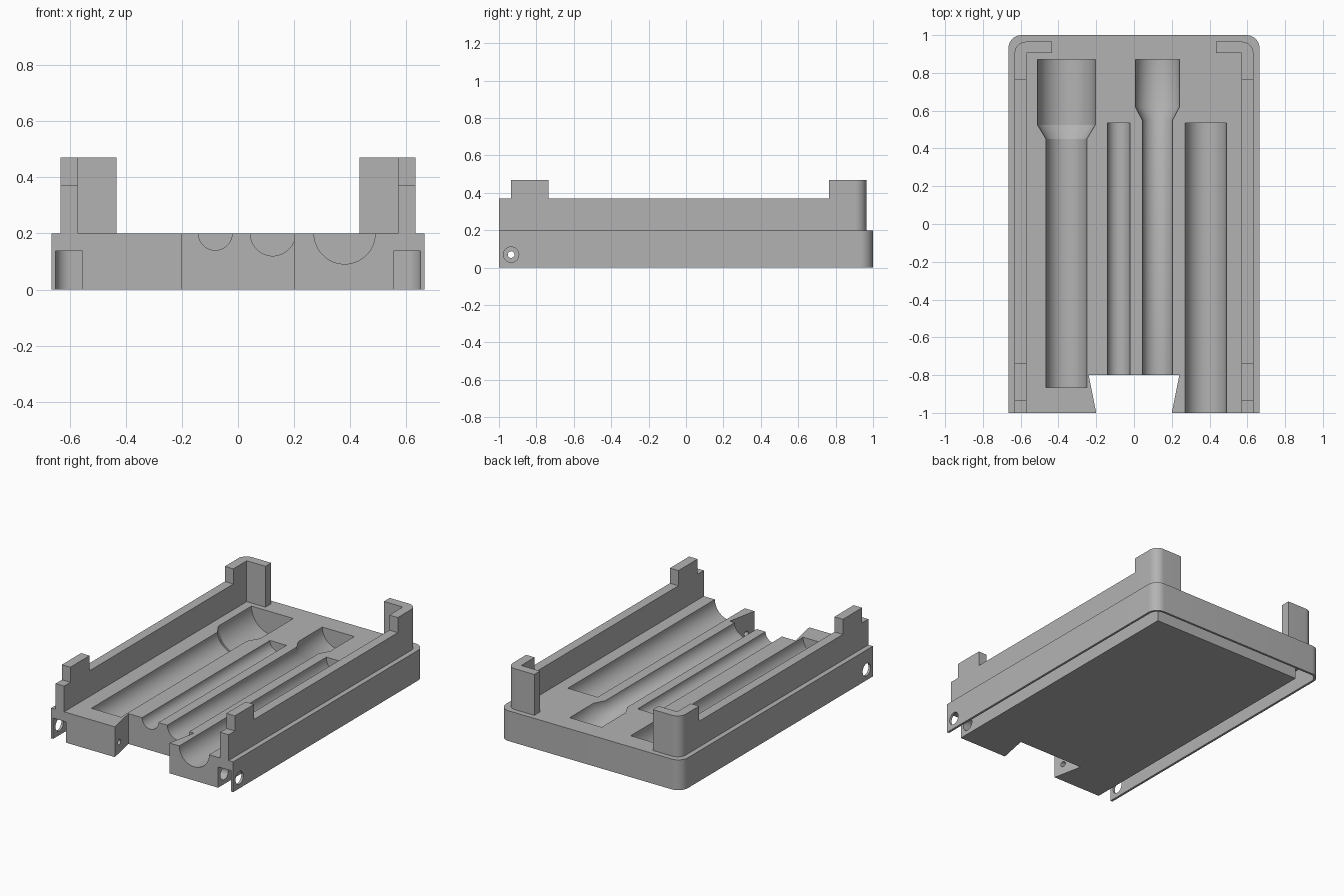
import bpy, bmesh, math
from mathutils import Matrix, Vector

cube = bpy.data.objects.get("Cube")
if cube:
    bpy.data.objects.remove(cube, do_unlink=True)

grey = bpy.data.materials.new("plain_grey")
grey.use_nodes = True
GREY = (0.45, 0.45, 0.45, 1)
grey.diffuse_color = GREY
grey.node_tree.nodes["Principled BSDF"].inputs["Base Color"].default_value = GREY


def make(name, bm):
    bmesh.ops.recalc_face_normals(bm, faces=bm.faces)
    mesh = bpy.data.meshes.new(name)
    bm.to_mesh(mesh)
    bm.free()
    mesh.materials.append(grey)
    ob = bpy.data.objects.new(name, mesh)
    bpy.context.collection.objects.link(ob)
    return ob


def prism(name, outline, low, high, axis="z"):
    """Extrude an outline: (x, y) along z, or (y, z) along x."""
    bm = bmesh.new()
    place = (lambda a, b: (a, b, low)) if axis == "z" else (lambda a, b: (low, a, b))
    face = bm.faces.new([bm.verts.new(place(a, b)) for a, b in outline])
    ext = bmesh.ops.extrude_face_region(bm, geom=[face])
    verts = [g for g in ext["geom"] if isinstance(g, bmesh.types.BMVert)]
    d = high - low
    bmesh.ops.translate(bm, verts=verts, vec=(0, 0, d) if axis == "z" else (d, 0, 0))
    return make(name, bm)


def arc(x, y, r, start, steps=12):
    """Quarter-round corner points, counterclockwise."""
    angles = [math.radians(start + 90 * i / steps) for i in range(steps + 1)]
    return [(x + r * math.cos(a), y + r * math.sin(a)) for a in angles]


def round_back(w, front, back, r):
    return ([(-w, front), (w, front)] + arc(w - r, back - r, r, 0)
            + arc(r - w, back - r, r, 90))


def turned(name, x, stations):
    """Solid of revolution along y, centred on the tray's top surface."""
    bm = bmesh.new()
    n = 64
    rings = []
    for y, r in stations:
        rings.append([bm.verts.new((x + r * math.cos(math.tau * i / n), y,
                                    TOP + r * math.sin(math.tau * i / n)))
                      for i in range(n)])
    for a, b in zip(rings, rings[1:]):
        for i in range(n):
            j = (i + 1) % n
            bm.faces.new((a[i], a[j], b[j], b[i]))
    bm.faces.new(rings[0])
    bm.faces.new(rings[-1])
    return make(name, bm)


def pin(name, r, x0, x1):
    """Cylinder along x at the hinge axis."""
    bm = bmesh.new()
    bmesh.ops.create_cone(bm, cap_ends=True, segments=32, radius1=r, radius2=r,
                          depth=x1 - x0,
                          matrix=Matrix.Translation(Vector(((x0 + x1) / 2, -0.935, 0.07)))
                          @ Matrix.Rotation(math.pi / 2, 4, "Y"))
    return make(name, bm)


def select(ob):
    bpy.ops.object.select_all(action="DESELECT")
    ob.select_set(True)
    bpy.context.view_layer.objects.active = ob


def cut(ob, cutter):
    cutter.hide_render = True
    mod = ob.modifiers.new("cut", "BOOLEAN")
    mod.operation = "DIFFERENCE"
    mod.solver = "EXACT"
    mod.object = cutter
    select(ob)
    bpy.ops.object.modifier_apply(modifier=mod.name)
    bpy.data.objects.remove(cutter, do_unlink=True)


# Tray body with rounded back corners
TOP = 0.2
tray = prism("tray_base", round_back(0.665, -1, 1, 0.07), 0, TOP)

# Channel under the rim, open at the front
outer = round_back(0.65, -1.1, 0.985, 0.055)
channel = outer[1:-1] + [outer[-1], (-0.65, -1.1), (-0.555, -1.1),
                         (-0.555, 0.89), (0.555, 0.89), (0.555, -1.1)]
cut(tray, prism("channel_cutter", channel, -0.1, 0.137))

# Flared notch in the front edge
cut(tray, prism("notch_cutter",
                [(-0.18, -1.1), (0.18, -1.1), (0.24, -0.8), (-0.24, -0.8)], -0.1, 0.4))

# Round tool troughs
troughs = [
    (-0.358, [(-0.865, 0.108), (0.45, 0.108), (0.525, 0.153), (0.87, 0.153)]),
    (-0.081, [(-0.9, 0.06), (0.535, 0.06)]),
    (0.124, [(-0.9, 0.08), (0.55, 0.08), (0.62, 0.117), (0.87, 0.117)]),
    (0.38, [(-1.1, 0.109), (0.535, 0.109)]),
]
for x, stations in troughs:
    cut(tray, turned("trough_cutter", x, stations))

# Hinge pin bore with wider outer ends
cut(tray, pin("bore_cutter", 0.018, -0.8, 0.8))
cut(tray, pin("left_counterbore_cutter", 0.041, 0.47, 0.8))
cut(tray, pin("right_counterbore_cutter", 0.041, -0.8, -0.47))

# Side rails with front tabs, and the tall corner brackets
rail = [(-1, TOP), (0.765, TOP), (0.765, 0.37), (-0.735, 0.37),
        (-0.735, 0.47), (-0.935, 0.47), (-0.935, 0.37), (-1, 0.37)]
bracket = ([(0.57, 0.765), (0.632, 0.765)] + arc(0.572, 0.905, 0.06, 0)
           + [(0.433, 0.965), (0.433, 0.905), (0.57, 0.905)])
parts = [tray]
for side, s in (("left", 1), ("right", -1)):
    parts.append(prism(side + "_rail", rail, s * 0.57, s * 0.632, "x"))
    parts.append(prism(side + "_corner_bracket", [(s * x, y) for x, y in bracket], TOP, 0.47))

for ob in parts:
    select(ob)
    bpy.ops.object.shade_smooth_by_angle(angle=math.radians(28))
